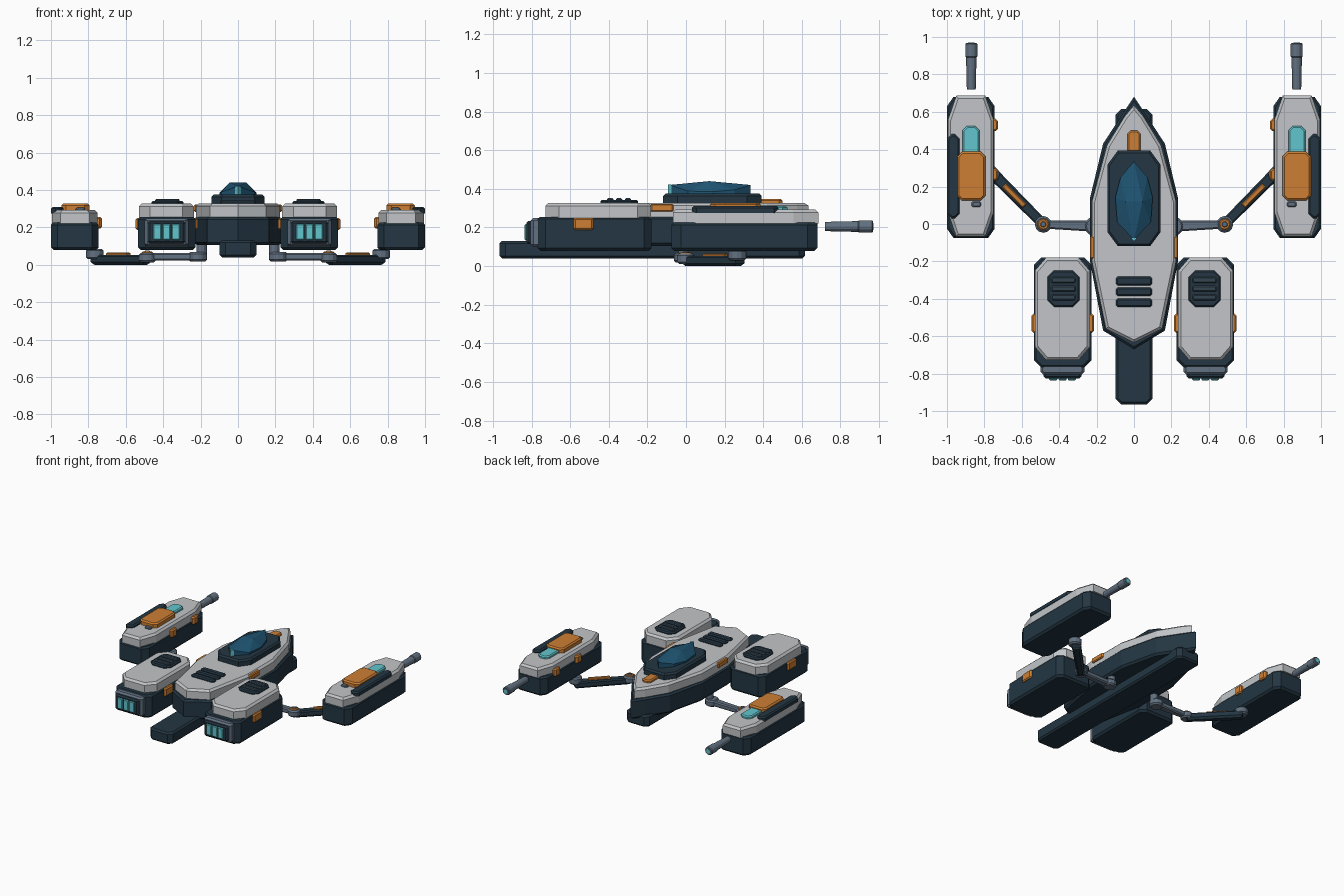
import bpy, bmesh, math
from mathutils import Vector

if "Cube" in bpy.data.objects:
    bpy.data.objects.remove(bpy.data.objects["Cube"])


def material(name, rgb):
    m = bpy.data.materials.new(name)
    m.diffuse_color = (*rgb, 1)
    m.use_nodes = True
    m.node_tree.nodes["Principled BSDF"].inputs["Base Color"].default_value = m.diffuse_color
    return m


NAVY = material("dark navy", (0.017, 0.037, 0.056))
GREY = material("light grey", (0.54, 0.56, 0.58))
ORANGE = material("orange", (0.61, 0.21, 0.033))
CYAN = material("cyan", (0.122, 0.56, 0.62))
STEEL = material("steel blue grey", (0.122, 0.165, 0.22))
BLUE = material("canopy blue", (0.014, 0.092, 0.175))
SLATE = material("slate", (0.033, 0.06, 0.083))


def finish(bm, name, mat):
    bmesh.ops.recalc_face_normals(bm, faces=bm.faces)
    me = bpy.data.meshes.new(name)
    bm.to_mesh(me)
    bm.free()
    me.materials.append(mat)
    ob = bpy.data.objects.new(name, me)
    bpy.context.collection.objects.link(ob)
    return ob


def inset(pts, c):
    """Offset a convex outline inwards by c."""
    pts = [Vector(p) for p in pts]
    n = len(pts)
    area = sum(pts[i].cross(pts[(i + 1) % n]) for i in range(n))
    s = 1 if area > 0 else -1
    out = []
    for i, p in enumerate(pts):
        a = (p - pts[i - 1]).normalized()
        b = (pts[(i + 1) % n] - p).normalized()
        n1, n2 = Vector((-a.y, a.x)) * s, Vector((-b.y, b.x)) * s
        out.append(p + (n1 + n2) * c / (1 + n1.dot(n2)))
    return out


def slab(name, mat, pts, z0, z1, top=0.012, bottom=0.0):
    """Upright prism over an outline, with chamfered top and bottom edges."""
    levels = [(z0, bottom)]
    if bottom:
        levels.append((z0 + bottom, 0))
    if top:
        levels.append((z1 - top, 0))
    levels.append((z1, top))
    bm = bmesh.new()
    rings = [[bm.verts.new((p[0], p[1], z)) for p in inset(pts, c)] for z, c in levels]
    n = len(pts)
    for r, q in zip(rings, rings[1:]):
        for i in range(n):
            bm.faces.new((r[i], r[(i + 1) % n], q[(i + 1) % n], q[i]))
    bm.faces.new(rings[0])
    bm.faces.new(rings[-1])
    return finish(bm, name, mat)


def octo(x0, x1, y0, y1, kx, ky=None):
    """Rectangle outline with cut corners."""
    ky = ky or kx
    return [(x0 + kx, y0), (x1 - kx, y0), (x1, y0 + ky), (x1, y1 - ky),
            (x1 - kx, y1), (x0 + kx, y1), (x0, y1 - ky), (x0, y0 + ky)]


def disc(x, y, r, n=12):
    return [(x + r * math.cos(2 * math.pi * i / n), y + r * math.sin(2 * math.pi * i / n)) for i in range(n)]


def bar(a, b, wa, wb):
    """Tapered strip outline from a to b with half widths wa, wb."""
    a, b = Vector(a), Vector(b)
    d = (b - a).normalized()
    n = Vector((-d.y, d.x))
    return [a + n * wa, a - n * wa, b - n * wb, b + n * wb]


def both(half):
    """Mirror the right half of an outline; end points lie on x = 0."""
    return half + [(-x, y) for x, y in half[-2:0:-1]]


def barrel(name, mat, x, z, profile, n=12):
    """Turned part along y from (y, radius) pairs."""
    bm = bmesh.new()
    rings = [[bm.verts.new((x + px, y, z + pz)) for px, pz in disc(0, 0, r, n)] for y, r in profile]
    for r, q in zip(rings, rings[1:]):
        for i in range(n):
            bm.faces.new((r[i], r[(i + 1) % n], q[(i + 1) % n], q[i]))
    bm.faces.new(rings[0])
    bm.faces.new(rings[-1])
    return finish(bm, name, mat)


# Central hull and keel
slab("hull_lower", NAVY, both([(0, 0.68), (0.06, 0.59), (0.165, 0.43), (0.235, 0.14), (0.235, -0.2), (0.165, -0.57), (0, -0.67)]),
     0.105, 0.255, 0.012, 0.015)
slab("hull_upper", GREY, both([(0, 0.635), (0.05, 0.575), (0.145, 0.42), (0.225, 0.12), (0.225, -0.2), (0.15, -0.56), (0, -0.635)]),
     0.25, 0.328, 0.015)
slab("keel", NAVY, octo(-0.098, 0.098, -0.965, 0.615, 0.03), 0.04, 0.13, 0.012, 0.012)
for i in range(3):
    y = -0.305 - 0.058 * i
    slab("hull_vent", NAVY, octo(-0.097, 0.097, y - 0.023, y + 0.023, 0.01), 0.32, 0.343, 0.008)
slab("nose_plate", ORANGE, octo(-0.036, 0.036, 0.36, 0.5, 0.018), 0.32, 0.347, 0.008)

# Cockpit
slab("cockpit_base", NAVY, octo(-0.142, 0.142, -0.118, 0.392, 0.055, 0.075), 0.32, 0.375)
bm = bmesh.new()
rim = both([(0, 0.335), (0.072, 0.25), (0.1, 0.14), (0.09, 0.01), (0, -0.085)])
for x, y in rim:
    bm.verts.new((x, y, 0.37))
    bm.verts.new((x, y, 0.42 - 0.35 * abs(x)))
for x in (-0.045, 0.045):
    bm.verts.new((x, 0.12, 0.44))
bmesh.ops.convex_hull(bm, input=bm.verts)
finish(bm, "canopy", BLUE)
slab("canopy_light", CYAN, [(-0.016, -0.075), (0.016, -0.075), (0, -0.094)], 0.375, 0.422, 0)

for s in (-1, 1):
    def part(name, mat, pts, *args):
        slab(name, mat, [(s * p[0], p[1]) for p in pts], *args)

    # Hull side plate
    part("hull_side_plate", ORANGE, octo(0.2, 0.236, -0.185, -0.065, 0.008), 0.283, 0.322, 0.006, 0.006)

    # Engine
    part("engine_lower", NAVY, octo(0.228, 0.535, -0.768, -0.178, 0.04), 0.078, 0.255, 0.012, 0.015)
    part("engine_upper", GREY, octo(0.236, 0.53, -0.728, -0.18, 0.06, 0.07), 0.25, 0.327, 0.015)
    part("nozzle_frame", STEEL, octo(0.265, 0.5, -0.805, -0.75, 0.015), 0.1, 0.248, 0.012, 0.012)
    part("nozzle_inner", NAVY, octo(0.282, 0.483, -0.826, -0.79, 0.012), 0.115, 0.234, 0.01, 0.01)
    for i in (-1, 0, 1):
        x = 0.382 + i * 0.05
        part("thruster_cell", CYAN, octo(x - 0.022, x + 0.022, -0.836, -0.82, 0.005), 0.133, 0.217, 0.005, 0.005)
    part("engine_vent", NAVY, octo(0.292, 0.463, -0.443, -0.248, 0.035), 0.32, 0.342, 0.008)
    for i in range(3):
        y = -0.3 - 0.046 * i
        part("vent_slat", SLATE, octo(0.312, 0.443, y - 0.016, y + 0.016, 0.007), 0.335, 0.352, 0.006)
    for x0, x1 in ((0.214, 0.25), (0.51, 0.548)):
        part("engine_clip", ORANGE, octo(x0, x1, -0.583, -0.478, 0.012), 0.187, 0.25, 0.008, 0.008)

    # Gun pod
    part("pod_lower", NAVY, octo(0.745, 1.0, -0.075, 0.68, 0.035, 0.05), 0.078, 0.225, 0.012, 0.015)
    part("pod_upper", GREY, octo(0.75, 0.995, -0.068, 0.686, 0.045, 0.13), 0.22, 0.292, 0.015)
    part("pod_plate", ORANGE, octo(0.795, 0.945, 0.125, 0.387, 0.025), 0.285, 0.328, 0.01)
    part("pod_window", CYAN, octo(0.825, 0.917, 0.36, 0.525, 0.025), 0.285, 0.312, 0.008)
    part("pod_strip", NAVY, octo(0.932, 1.0, 0.03, 0.48, 0.025), 0.275, 0.31, 0.01)
    part("pod_stud", STEEL, octo(0.818, 0.868, 0.09, 0.122, 0.008), 0.285, 0.305, 0.006)
    for y in (0.265, 0.53):
        part("pod_clip", ORANGE, octo(0.728, 0.765, y - 0.033, y + 0.033, 0.012), 0.195, 0.255, 0.008, 0.008)
    barrel("gun_barrel", STEEL, s * 0.87, 0.205,
           [(0.72, 0.022), (0.725, 0.024), (0.89, 0.028), (0.895, 0.032), (0.962, 0.032), (0.968, 0.027)])
    barrel("gun_muzzle", CYAN, s * 0.87, 0.205, [(0.96, 0.017), (0.971, 0.017)])

    # Folding arm with joints
    part("arm_root_joint", STEEL, disc(0.215, -0.012, 0.05), 0.018, 0.068, 0.01, 0.01)
    part("arm_root_post", STEEL, disc(0.195, -0.012, 0.028), 0.06, 0.125, 0)
    part("inner_arm", STEEL, bar((0.2, -0.012), (0.485, -0.002), 0.03, 0.022), 0.022, 0.062, 0.008, 0.008)
    part("elbow_joint", STEEL, disc(0.485, -0.002, 0.045), 0.012, 0.064, 0.01, 0.01)
    part("elbow_ring", ORANGE, disc(0.485, -0.002, 0.03), 0.06, 0.071, 0.005)
    part("elbow_pin", STEEL, disc(0.485, -0.002, 0.016), 0.065, 0.076, 0.004)
    part("outer_arm", NAVY, bar((0.485, -0.002), (0.765, 0.28), 0.027, 0.032), 0.0, 0.052, 0.008, 0.014)
    part("arm_stripe", ORANGE, bar((0.585, 0.095), (0.695, 0.206), 0.014, 0.014), 0.045, 0.066, 0.005)
    part("pod_joint", STEEL, disc(0.765, 0.265, 0.047), 0.03, 0.085, 0.01, 0.01)
